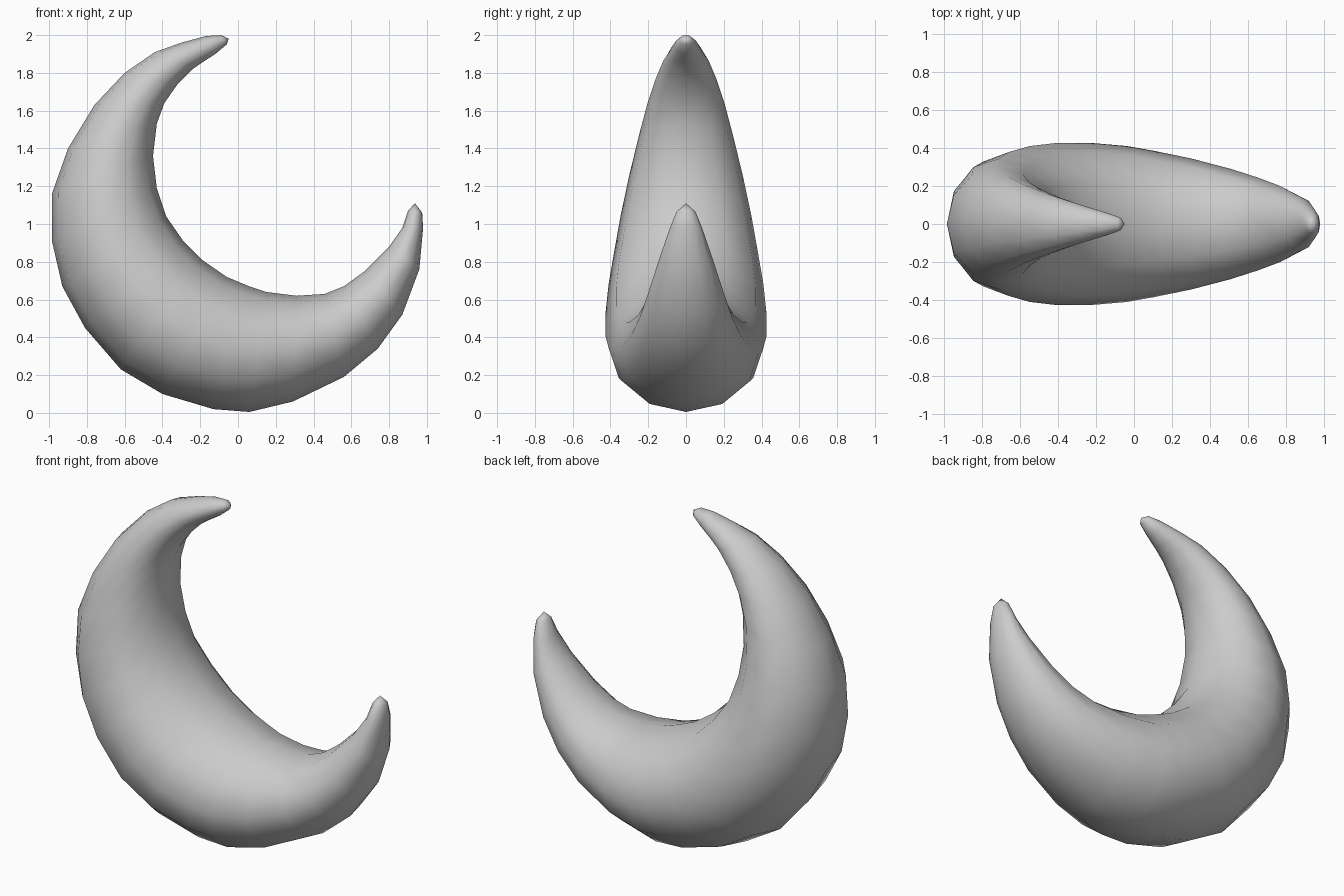
import bpy, bmesh, math
from mathutils import Vector

# Stations along the crescent: outer x, z, inner x, z, half width in y
RINGS = [
    (-.09, 2.0, -.06, 1.95, .035), (-.17, 1.995, -.12, 1.90, .06),
    (-.30, 1.96, -.19, 1.855, .09), (-.44, 1.91, -.24, 1.82, .12),
    (-.60, 1.80, -.32, 1.74, .16), (-.76, 1.63, -.39, 1.64, .205),
    (-.90, 1.40, -.43, 1.53, .25), (-.985, 1.16, -.45, 1.36, .30),
    (-.985, .91, -.43, 1.19, .345), (-.93, .67, -.38, 1.04, .38),
    (-.81, .45, -.29, .91, .41), (-.62, .23, -.19, .81, .427),
    (-.40, .10, -.06, .72, .427), (-.13, .02, .06, .67, .41),
    (.06, .005, .15, .64, .385), (.29, .06, .31, .62, .345),
    (.56, .19, .46, .63, .29), (.74, .34, .56, .67, .245),
    (.87, .52, .67, .75, .20), (.96, .76, .80, .88, .14),
    (.98, .98, .87, .98, .085), (.975, 1.06, .90, 1.07, .05),
]
SIDES = 12

bm = bmesh.new()
loops = []
for ox, oz, ix, iz, w in RINGS:
    outer, inner = Vector((ox, 0, oz)), Vector((ix, 0, iz))
    mid, half = (outer + inner) / 2, (outer - inner) / 2
    loops.append([bm.verts.new(mid + half * math.cos(a) + Vector((0, w * math.sin(a), 0)))
                  for a in (math.tau * k / SIDES for k in range(SIDES))])

# Skin between neighbouring sections
for a, b in zip(loops, loops[1:]):
    for k in range(SIDES):
        n = (k + 1) % SIDES
        bm.faces.new((a[k], a[n], b[n], b[k]))

# Blunt points at both horns
for loop, tip in ((loops[0], (-.05, 0, 1.98)), (loops[-1], (.937, 0, 1.11))):
    v = bm.verts.new(tip)
    for k in range(SIDES):
        bm.faces.new((loop[k], loop[(k + 1) % SIDES], v))

bmesh.ops.recalc_face_normals(bm, faces=bm.faces)
for f in bm.faces:
    f.smooth = True
mesh = bpy.data.meshes.new("crescent")
bm.to_mesh(mesh)
bm.free()
bpy.context.collection.objects.link(bpy.data.objects.new("crescent", mesh))
